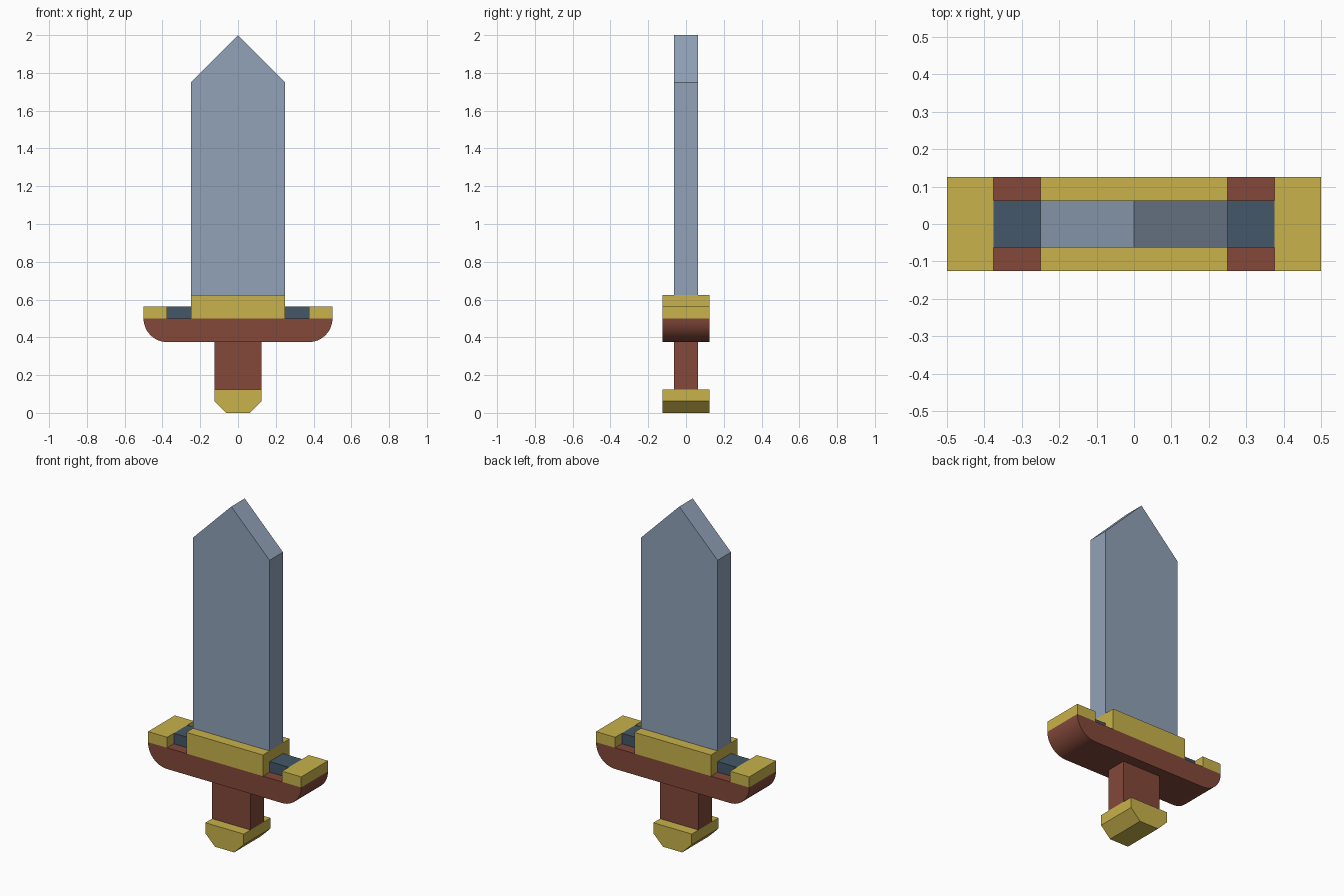
import bpy, bmesh, math

if "Cube" in bpy.data.objects:
    bpy.data.objects.remove(bpy.data.objects["Cube"])


def material(name, rgb):
    m = bpy.data.materials.new(name)
    m.diffuse_color = (*rgb, 1)
    m.use_nodes = True
    m.node_tree.nodes["Principled BSDF"].inputs["Base Color"].default_value = m.diffuse_color
    return m


steel = material("steel_blue", (0.283, 0.361, 0.479))
gold = material("gold", (0.578, 0.445, 0.070))
brown = material("red_brown", (0.227, 0.065, 0.042))
slate = material("dark_slate", (0.058, 0.095, 0.138))


def prism(name, points, depth, mat):
    """Extrude an x-z outline through y from -depth to +depth."""
    bm = bmesh.new()
    face = bm.faces.new([bm.verts.new((x, -depth, z)) for x, z in points])
    ext = bmesh.ops.extrude_face_region(bm, geom=[face])
    verts = [v for v in ext["geom"] if isinstance(v, bmesh.types.BMVert)]
    bmesh.ops.translate(bm, verts=verts, vec=(0, 2 * depth, 0))
    bmesh.ops.recalc_face_normals(bm, faces=bm.faces[:])
    mesh = bpy.data.meshes.new(name)
    bm.to_mesh(mesh)
    bm.free()
    mesh.materials.append(mat)
    ob = bpy.data.objects.new(name, mesh)
    bpy.context.collection.objects.link(ob)
    return ob


def box(name, x0, x1, z0, z1, depth, mat):
    return prism(name, [(x0, z0), (x1, z0), (x1, z1), (x0, z1)], depth, mat)


def mirrored(half):
    """Complete a right-hand outline with its left-hand mirror image."""
    return half + [(-x, z) for x, z in reversed(half) if x > 0]


# Blade with pointed tip
prism("blade", mirrored([(0.25, 0.625), (0.25, 1.75), (0, 2.0)]), 0.0625, steel)

# Crossguard with rounded lower corners
R = 0.125
arc = [(0.375 + R * math.sin(a), 0.5 - R * math.cos(a))
       for a in (math.pi / 2 * i / 12 for i in range(13))]
guard = prism("crossguard", mirrored(arc), 0.125, brown)
bpy.context.view_layer.objects.active = guard
guard.select_set(True)
bpy.ops.object.shade_smooth_by_angle(angle=math.radians(30))

# Gold collar, guard end caps and slate inlays on top of the guard
box("collar", -0.25, 0.25, 0.5, 0.625, 0.125, gold)
for side, s in (("right", 1), ("left", -1)):
    box("guard_cap_" + side, *sorted((s * 0.375, s * 0.5)), 0.5, 0.5625, 0.125, gold)
    box("guard_inlay_" + side, *sorted((s * 0.25, s * 0.375)), 0.5, 0.5625, 0.0625, slate)

# Grip and chamfered pommel
box("grip", -0.125, 0.125, 0.125, 0.375, 0.0625, brown)
prism("pommel", mirrored([(0.0625, 0), (0.125, 0.0625), (0.125, 0.125)]), 0.125, gold)
